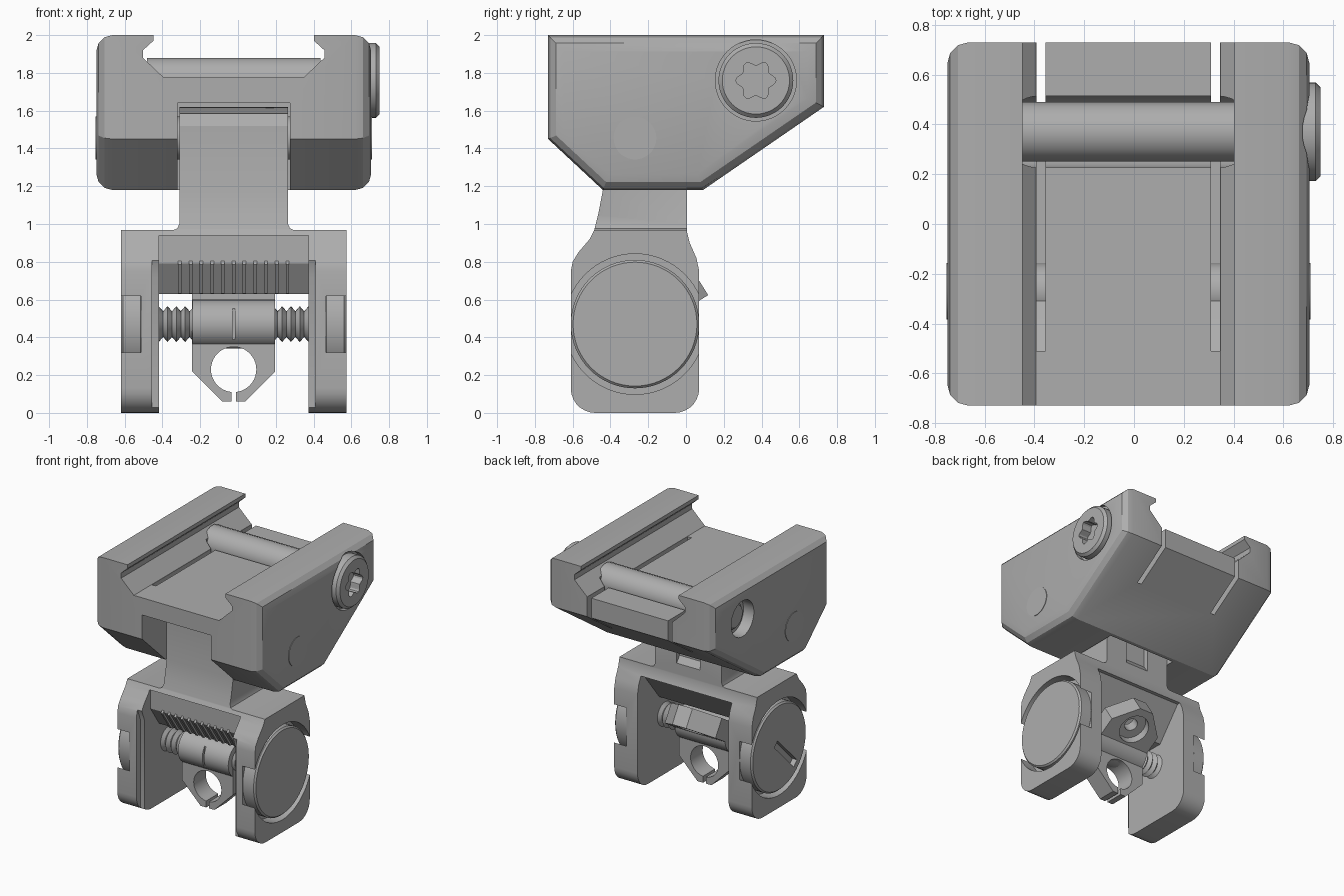
import bpy, bmesh
from math import sin, cos, pi, radians
from mathutils import Matrix, Vector

old = bpy.data.objects.get("Cube")
if old:
    bpy.data.objects.remove(old)

grey = bpy.data.materials.new("matte_grey")
grey.use_nodes = True
grey.diffuse_color = (0.42, 0.42, 0.42, 1)
grey.node_tree.nodes["Principled BSDF"].inputs["Base Color"].default_value = (0.42, 0.42, 0.42, 1)

CX = -0.023             # mirror plane of the mount and fork
PIVOT = (-0.27, 1.455)  # hinge pin, (y, z)
BOLT = (0.37, 1.76)     # cross bolt, (y, z)
AXLE = (-0.27, 0.47)    # threaded axle, (y, z)


def finish(name, bm):
    bmesh.ops.recalc_face_normals(bm, faces=bm.faces)
    mesh = bpy.data.meshes.new(name)
    bm.to_mesh(mesh)
    bm.free()
    mesh.materials.append(grey)
    ob = bpy.data.objects.new(name, mesh)
    bpy.context.collection.objects.link(ob)
    return ob


def prism(name, pts, lo, hi, axis="x", bevel=0, segs=3):
    """Extrude a (y, z) outline along x, or an (x, z) outline along y."""
    bm = bmesh.new()
    place = (lambda p, d: (d, p[0], p[1])) if axis == "x" else (lambda p, d: (p[0], d, p[1]))
    rings = [[bm.verts.new(place(p, d)) for p in pts] for d in (lo, hi)]
    ends = [bm.faces.new(r) for r in rings]
    n = len(pts)
    for i in range(n):
        j = (i + 1) % n
        bm.faces.new((rings[0][i], rings[0][j], rings[1][j], rings[1][i]))
    bmesh.ops.recalc_face_normals(bm, faces=bm.faces)
    if bevel:
        rim = list({e for f in ends for e in f.edges})
        bmesh.ops.bevel(bm, geom=rim, offset=bevel, segments=segs, profile=0.5, affect="EDGES")
    return finish(name, bm)


def circle(c, r, n=48, a0=0.0, a1=2 * pi):
    full = abs(a1 - a0) > 6.28
    return [(c[0] + r * cos(a0 + (a1 - a0) * i / (n if full else n - 1)),
             c[1] + r * sin(a0 + (a1 - a0) * i / (n if full else n - 1))) for i in range(n)]


def box(x0, x1, y0, y1, z0, z1):
    return prism("cutter", [(y0, z0), (y1, z0), (y1, z1), (y0, z1)], x0, x1)


def combine(ob, tool, op="DIFFERENCE"):
    mod = ob.modifiers.new("bool", "BOOLEAN")
    mod.operation, mod.solver, mod.object = op, "EXACT", tool
    bpy.context.view_layer.update()
    deps = bpy.context.evaluated_depsgraph_get()
    mesh = bpy.data.meshes.new_from_object(ob.evaluated_get(deps))
    ob.modifiers.clear()
    ob.data = mesh
    bpy.data.objects.remove(tool)


def mirrored(half):
    """Half outline of (offset from centre, z), mirrored to a closed one."""
    return [(CX + x, z) for x, z in half] + [(CX - x, z) for x, z in reversed(half)]


# Mount body with rounded outer ends
body = prism("mount_body", [(-0.73, 2), (0.73, 2), (0.73, 1.62), (0.09, 1.18),
                            (-0.44, 1.18), (-0.73, 1.45)], -0.75, 0.705, bevel=0.085)
# Dovetail rail channel
channel = [(0.37, 1.775), (0.48, 1.88), (0.48, 1.92), (0.425, 1.97), (0.425, 2.1)]
combine(body, prism("cutter", mirrored(channel), -1, 1, "y"))
# Groove for the cross bar, hinge pocket, relief slits
combine(body, prism("cutter", circle(BOLT, 0.145, 32), CX - 0.425, CX + 0.425))
combine(body, box(-0.32, 0.275, -0.9, 0.06, 1.0, 1.64))
slit = [(-0.51, 1.9), (-0.51, 1.7), (-0.35, 1.6), (-0.17, 1.43), (0.9, 1.43), (0.9, 1.9)]
for x in (-0.373, 0.328):
    combine(body, prism("cutter", slit, x - 0.018, x + 0.018))
# Counterbores for the cross bolt
combine(body, prism("cutter", circle(BOLT, 0.215), 0.665, 0.9))
combine(body, prism("cutter", circle(BOLT, 0.14), -0.9, -0.66))

# Cross bolt: bar, socket head and end
prism("cross_bar", circle(BOLT, 0.122, 16, pi / 16, 2 * pi + pi / 16), CX - 0.46, CX + 0.46)
head = prism("bolt_head", circle(BOLT, 0.198), 0.64, 0.75, bevel=0.02, segs=1)
star = []
for i in range(48):
    a = 2 * pi * i / 48
    r = 0.092 + 0.014 * cos(6 * a)
    star.append((BOLT[0] + r * cos(a), BOLT[1] + r * sin(a)))
combine(head, prism("cutter", star, 0.67, 0.9))
prism("bolt_end", circle(BOLT, 0.1), -0.69, -0.62, bevel=0.015, segs=1)
prism("hinge_pin", circle(PIVOT, 0.113), -0.754, 0.709)

# Fork: front outline intersected with side outline
front = [(0.597, 0), (0.597, 0.968), (0.318, 0.968), (0.298, 0.977), (0.288, 1.0), (0.288, 1.7)]
side = (circle((-0.48, 0.13), 0.13, 8, 1.5 * pi, pi) +
        [(-0.61, 0.75), (-0.6, 0.8), (-0.57, 0.85), (-0.51, 0.92), (-0.485, 0.97), (-0.465, 1.05),
         (-0.44, 1.18), (-0.44, 1.52), (-0.4, 1.585), (-0.14, 1.62), (-0.03, 1.6), (0.005, 1.52),
         (0.005, 0.96), (0.02, 0.9), (0.055, 0.82), (0.07, 0.75)] +
        circle((-0.06, 0.13), 0.13, 8, 0, -0.5 * pi))
fork = prism("fork", mirrored(front), -1, 1, "y")
combine(fork, prism("cutter", side, -0.9, 0.9), "INTERSECT")
# Space between the legs, under the bridge
gap = [(-0.9, -0.1), (-0.9, 0.94), (-0.49, 0.94), (-0.49, 0.79), (-0.38, 0.63),
       (-0.2, 0.63), (0.0, 0.88), (0.3, 0.88), (0.3, -0.1)]
combine(fork, prism("cutter", gap, CX - 0.395, CX + 0.395))
# Chamfered inner front edges of the legs
for s in (-1, 1):
    edge = [(-0.7, -0.1), (-0.56, -0.1), (-0.56, 0.72), (-0.6, 0.82), (-0.7, 0.86)]
    combine(fork, prism("cutter", edge, *sorted((CX + s * 0.38, CX + s * 0.432))))
    # Round seats in the outer faces
    combine(fork, prism("cutter", circle(AXLE, 0.372, 64), *sorted((CX + s * 0.49, CX + s * 0.8))))
# Hinge arm back notch
combine(fork, prism("cutter", [(-0.03, 1.1), (0.02, 1.03), (0.02, 1.7), (-0.03, 1.7)],
                    CX - 0.1, CX + 0.1))

# Serration ribs along the front of the bridge
for i in range(-5, 6):
    x = CX + i * 0.057
    prism("bridge_rib", [(-0.485, 0.81), (-0.37, 0.635), (-0.4, 0.632), (-0.505, 0.785)],
          x - 0.009, x + 0.009)

# End discs of the axle, one with a slot
for s, name in ((-1, "slotted_disc"), (1, "plain_disc")):
    disc = prism(name, circle(AXLE, 0.34, 64), *sorted((CX + s * 0.48, CX + s * 0.597)),
                 bevel=0.012, segs=1)
    if s < 0:
        y, z = AXLE
        combine(disc, prism("cutter", [(y + 0.06, z + 0.02), (y + 0.02, z + 0.06),
                                       (y - 0.22, z - 0.18), (y - 0.18, z - 0.22)], -0.8, -0.58))

# Threaded axle turned from a zigzag outline
bm = bmesh.new()
steps, sides, prev = 36, 24, None
for k in range(steps + 1):
    r = 0.095 if k % 2 else 0.068
    ring = [bm.verts.new((CX - 0.42 + 0.84 * k / steps, y, z)) for y, z in circle(AXLE, r, sides)]
    if prev:
        for i in range(sides):
            j = (i + 1) % sides
            bm.faces.new((prev[i], prev[j], ring[j], ring[i]))
    else:
        bm.faces.new(ring)
    prev = ring
bm.faces.new(prev)
finish("threaded_axle", bm)

# Barrel nut with two angled lugs
barrel = prism("barrel_nut", circle(AXLE, 0.13, 32), CX - 0.218, CX + 0.218)
combine(barrel, box(CX - 0.007, CX + 0.007, -0.5, -0.37, 0.3, 0.7))


def lug(name, angle):
    y, z = AXLE
    ob = prism(name, mirrored([(0.22, z), (0.22, z - 0.25), (0.06, z - 0.41)]),
               y - 0.075, y + 0.075, "y")
    hole = (CX, z - 0.24)
    if angle:
        combine(ob, prism("cutter", circle(hole, 0.05, 24), -1, 1, "y"))
        combine(ob, prism("cutter", circle(hole, 0.115, 32), y - 0.2, y - 0.01, "y"))
    else:
        combine(ob, prism("cutter", circle(hole, 0.12, 40), -1, 1, "y"))
        combine(ob, box(CX - 0.012, CX + 0.012, -1, 1, 0, 0.15))
    # Swing the lug about the axle
    pos = Vector((0, y, z))
    ob.data.transform(Matrix.Translation(pos) @ Matrix.Rotation(angle, 4, "X") @
                      Matrix.Translation(-pos))
    return ob


lug("eye_lug", 0)
lug("rear_lug", radians(122))

# Smooth round surfaces, keep edges sharp
for ob in bpy.context.collection.objects:
    if ob.type == "MESH" and ob.data.materials and ob.data.materials[0] == grey:
        ob.data.shade_smooth()
        ob.data.set_sharp_from_angle(angle=radians(25))
